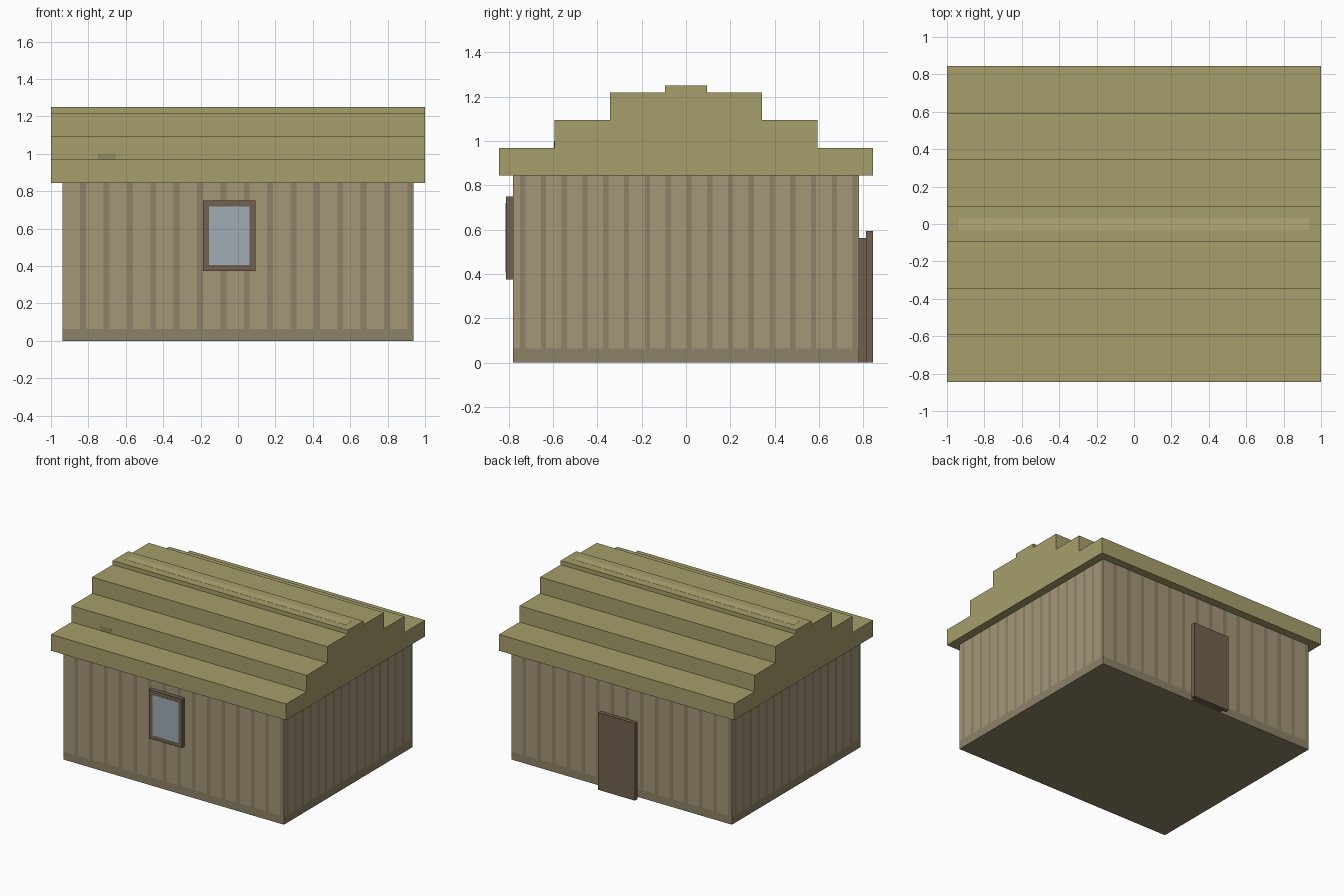
import bpy, bmesh

if "Cube" in bpy.data.objects:
    bpy.data.objects.remove(bpy.data.objects["Cube"])

U = 1 / 32  # model lies on a 1/32 unit grid


def material(name, rgb):
    m = bpy.data.materials.new(name)
    m.diffuse_color = [(c / 255) ** 2.2 for c in rgb] + [1]
    m.use_nodes = True
    m.node_tree.nodes["Principled BSDF"].inputs["Base Color"].default_value = m.diffuse_color
    return m


PLANK = material("plank", (163, 149, 119))
SEAM = material("seam", (140, 129, 104))
THATCH = material("thatch", (165, 157, 107))
RIDGE = material("ridge_light", (178, 170, 120))
PATCH = material("thatch_dark", (143, 136, 98))
WOOD = material("dark_wood", (112, 97, 78))
GLASS = material("glass", (160, 171, 179))


def finish(bm, name, mats):
    bmesh.ops.recalc_face_normals(bm, faces=bm.faces)
    me = bpy.data.meshes.new(name)
    bm.to_mesh(me)
    bm.free()
    for m in mats:
        me.materials.append(m)
    ob = bpy.data.objects.new(name, me)
    bpy.context.collection.objects.link(ob)
    return ob


def box(name, lo, hi, mat):
    bm = bmesh.new()
    bmesh.ops.create_cube(bm, size=1)
    for v in bm.verts:
        v.co = [a + (b - a) * (c + 0.5) for a, b, c in zip(lo, hi, v.co)]
    return finish(bm, name, [mat])


def breaks(length, period, start, width):
    """Positions along one wall where the plank colour changes: (t, is_seam)."""
    out, t = [(0, False)], start
    while t + width < length + 1e-6:
        out.append((t, True))
        if t + width < length - 1e-4:
            out.append((t + width, False))
        t += period
    return out


# Walls: striped planks above a darker sill band
WX, WY, WH, SILL = 30 * U, 25 * U, 27 * U, 2 * U
long_side = breaks(2 * WX, 4 * U, 3 * U, U)
short_side = breaks(2 * WY, 3 * U, 1.05 * U, 0.75 * U)
ring = [((-WX + t, -WY), s) for t, s in long_side]
ring += [((WX, -WY + t), s) for t, s in short_side]
ring += [((WX - t, WY), s) for t, s in long_side]
ring += [((-WX, WY - t), s) for t, s in short_side]
bm = bmesh.new()
rows = [[bm.verts.new((*p, z)) for p, _ in ring] for z in (0, SILL, WH)]
n = len(ring)
for i in range(n):
    j = (i + 1) % n
    for k in range(2):
        f = bm.faces.new((rows[k][i], rows[k][j], rows[k + 1][j], rows[k + 1][i]))
        f.material_index = 1 if k == 0 or ring[i][1] else 0
bm.faces.new(rows[0][::-1]).material_index = 1
bm.faces.new(rows[2])
finish(bm, "walls", [PLANK, SEAM])

# Stepped roof: mirrored profile extruded along x
steps = [(27 * U, 31 * U), (19 * U, 35 * U), (11 * U, 39 * U), (3 * U, 40 * U)]
half, z0 = [], WH
for y, z1 in steps:
    half += [(y, z0), (y, z1)]
    z0 = z1
profile = half + [(-y, z) for y, z in reversed(half)]
bm = bmesh.new()
face = bm.faces.new([bm.verts.new((-1, y, z)) for y, z in profile])
ext = bmesh.ops.extrude_face_region(bm, geom=[face])["geom"]
bmesh.ops.translate(bm, vec=(2, 0, 0),
                    verts=[g for g in ext if isinstance(g, bmesh.types.BMVert)])
finish(bm, "roof", [THATCH])

# Colour marks on the roof
box("ridge_strip", (-WX, -U, 39.5 * U), (WX, U, 40 * U + 0.001), RIDGE)
box("roof_patch", (-24 * U, -19 * U - 0.001, 31 * U), (-21 * U, -18.5 * U, 32 * U), PATCH)

# Window on the front: frame with flush pane
box("window_frame", (-6 * U, -26 * U, 12 * U), (3 * U, -WY, 24 * U), WOOD)
box("window_pane", (-5 * U, -26 * U - 0.001, 13 * U), (2 * U, -25.5 * U, 23 * U), GLASS)

# Door on the back: inner slab and larger outer slab
box("door_inner", (-4 * U, WY, 0), (4 * U, 26 * U, 18 * U), WOOD)
box("door_outer", (-5 * U, 26 * U, 0), (5 * U, 27 * U, 19 * U), WOOD)
